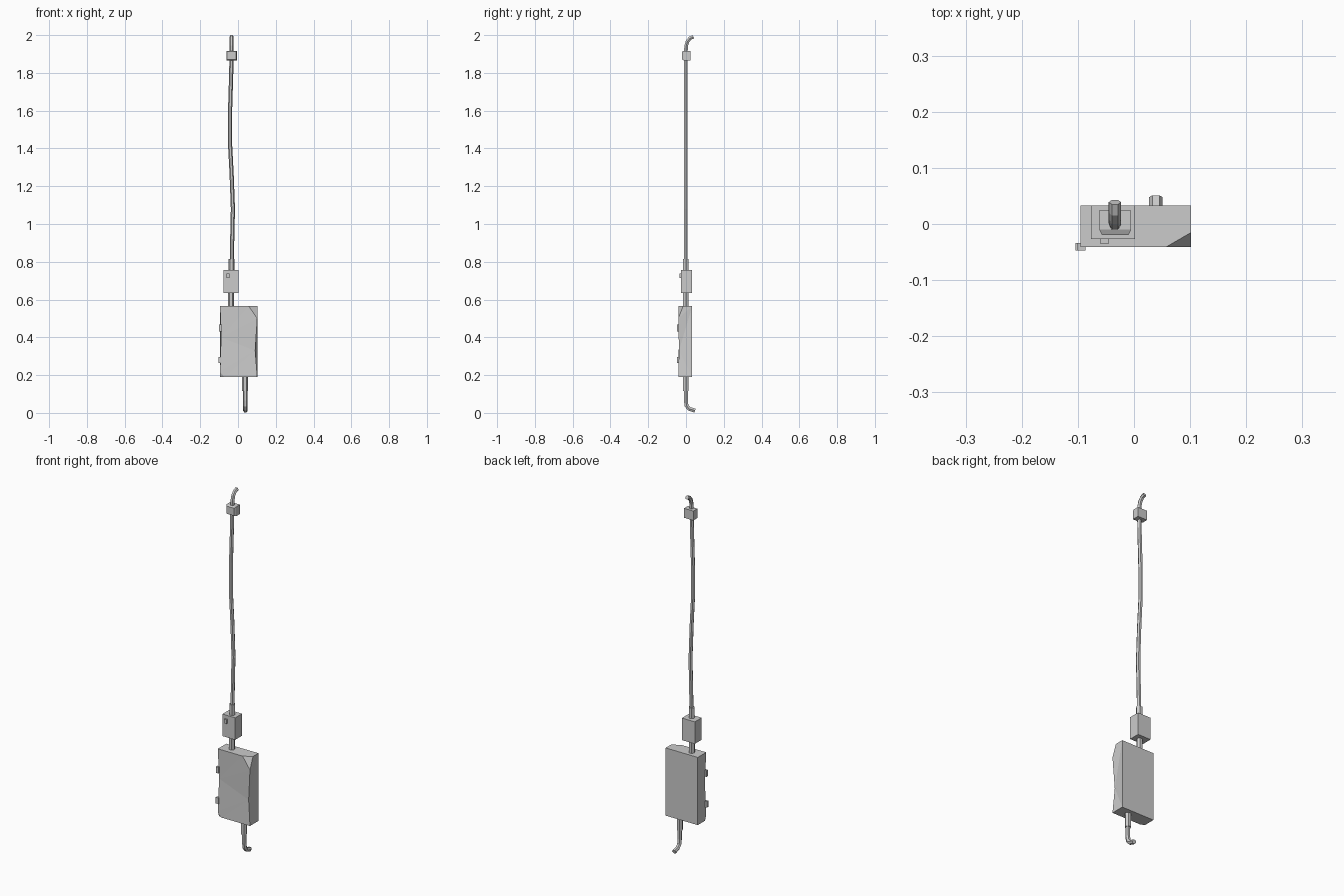
import bpy, bmesh, math
from mathutils import Vector

if "Cube" in bpy.data.objects:
    bpy.data.objects.remove(bpy.data.objects["Cube"])


def finish(name, bm):
    bmesh.ops.recalc_face_normals(bm, faces=bm.faces)
    me = bpy.data.meshes.new(name)
    bm.to_mesh(me)
    bm.free()
    ob = bpy.data.objects.new(name, me)
    bpy.context.collection.objects.link(ob)
    return ob


def box_bm(x, y, z):
    bm = bmesh.new()
    bmesh.ops.create_cube(bm, size=1)
    for v in bm.verts:
        v.co = [(r[0] + r[1]) / 2 + c * (r[1] - r[0]) for r, c in zip((x, y, z), v.co)]
    return bm


def box(name, x, y, z):
    return finish(name, box_bm(x, y, z))


def pipe(name, pts, r, sides=6):
    """Sweep a polygon along a path; every path bends in one vertical plane at a time."""
    pts = [Vector(p) for p in pts]
    bm = bmesh.new()
    rings = []
    for i, p in enumerate(pts):
        t = (pts[min(i + 1, len(pts) - 1)] - pts[max(i - 1, 0)]).normalized()
        v = t.cross(Vector((1, 0, 0))).normalized()
        u = v.cross(t)
        rings.append([bm.verts.new(p + r * (u * math.cos(a) + v * math.sin(a)))
                      for a in (math.tau * k / sides for k in range(sides))])
    for a, b in zip(rings, rings[1:]):
        for k in range(sides):
            n = (k + 1) % sides
            bm.faces.new((a[k], a[n], b[n], b[k]))
    bm.faces.new(rings[0])
    bm.faces.new(rings[-1])
    return finish(name, bm)


def cut(bm, a, b, c):
    """Slice off the corner in front of the plane through a, b, c and cap it."""
    a, b, c = map(Vector, (a, b, c))
    n = (b - a).cross(c - a).normalized()
    if (a - Vector((0, 0, 0.38))).dot(n) < 0:
        n = -n
    geom = bm.verts[:] + bm.edges[:] + bm.faces[:]
    res = bmesh.ops.bisect_plane(bm, geom=geom, plane_co=a, plane_no=n, clear_outer=True)
    edges = [e for e in res['geom_cut'] if isinstance(e, bmesh.types.BMEdge)]
    bmesh.ops.contextual_create(bm, geom=edges)


# battered main cabinet: broken corners and worn front edges
X0, X1, Y0, Y1, Z0, Z1 = -0.095, 0.102, -0.041, 0.033, 0.19, 0.565
bm = box_bm((X0, X1), (Y0, Y1), (Z0, Z1))
cut(bm, (0.057, Y0, Z1), (X1, -0.015, Z1), (X1, Y0, 0.50))
cut(bm, (-0.073, Y0, Z0), (X0, -0.031, Z0), (X0, Y0, 0.217))
# dents halfway down the two front vertical edges
for side, dx, zm in ((X1, -0.011, 0.33), (X0, 0.005, 0.40)):
    edge = max((e for e in bm.edges
                if all(abs(v.co.x - side) < 1e-4 and abs(v.co.y - Y0) < 1e-4 for v in e.verts)),
               key=lambda e: e.calc_length())
    v0, v1 = edge.verts
    f = (zm - v0.co.z) / (v1.co.z - v0.co.z)
    _, v = bmesh.utils.edge_split(edge, v0, f)
    v.co.x += dx
    # triangulate around the dent so that the faces stay flat
    v.co.y += 0.004
bmesh.ops.triangulate(bm, faces=[f for f in bm.faces if len(f.verts) > 4])
finish("cabinet", bm)

# hinges
box("upper_hinge", (-0.101, -0.086), (-0.047, -0.034), (0.432, 0.467))
box("lower_hinge", (-0.104, -0.088), (-0.047, -0.034), (0.263, 0.297))

# meter box with its latch
box("junction_box", (-0.077, 0.002), (-0.027, 0.033), (0.635, 0.757))
box("junction_latch", (-0.061, -0.045), (-0.035, -0.025), (0.714, 0.737))

# top bracket with a bevelled front
bm = box_bm((-0.062, -0.005), (-0.02, 0.024), (1.865, 1.917))
front = [f for f in bm.faces if f.calc_center_median().y < -0.019]
bmesh.ops.inset_region(bm, faces=front, thickness=0.007)
for v in bm.verts:
    if v.co.y < -0.01 and (abs(v.co.z - 1.891) > 0.0255):
        v.co.y = -0.01
finish("pipe_bracket", bm)

# main conduit, slightly warped, bending back into the wall
XC, YC = -0.034, -0.001
pipe("upper_conduit", [(-0.033, YC, 0.75), (-0.032, YC, 0.86), (-0.027, YC, 1.08), (-0.034, YC, 1.27),
                       (-0.042, YC, 1.42), (-0.042, YC, 1.60), (-0.036, YC, 1.80), (XC, YC, 1.91),
                       (XC, 0.001, 1.943), (XC, 0.008, 1.967), (XC, 0.021, 1.983), (XC, 0.039, 1.991)], 0.011)
pipe("lower_conduit", [(0.039, YC, 0.15), (0.039, YC, 0.066), (0.039, 0.003, 0.038),
                       (0.039, 0.016, 0.022), (0.039, 0.048, 0.012)], 0.012)

# pipe sleeves
for name, x, z0, z1 in (("upper_sleeve", -0.034, 0.755, 0.815), ("middle_sleeve", -0.036, 0.56, 0.64),
                        ("lower_sleeve", 0.038, 0.115, 0.195)):
    pipe(name, [(x, YC, z0), (x, YC, z1)], 0.016)
